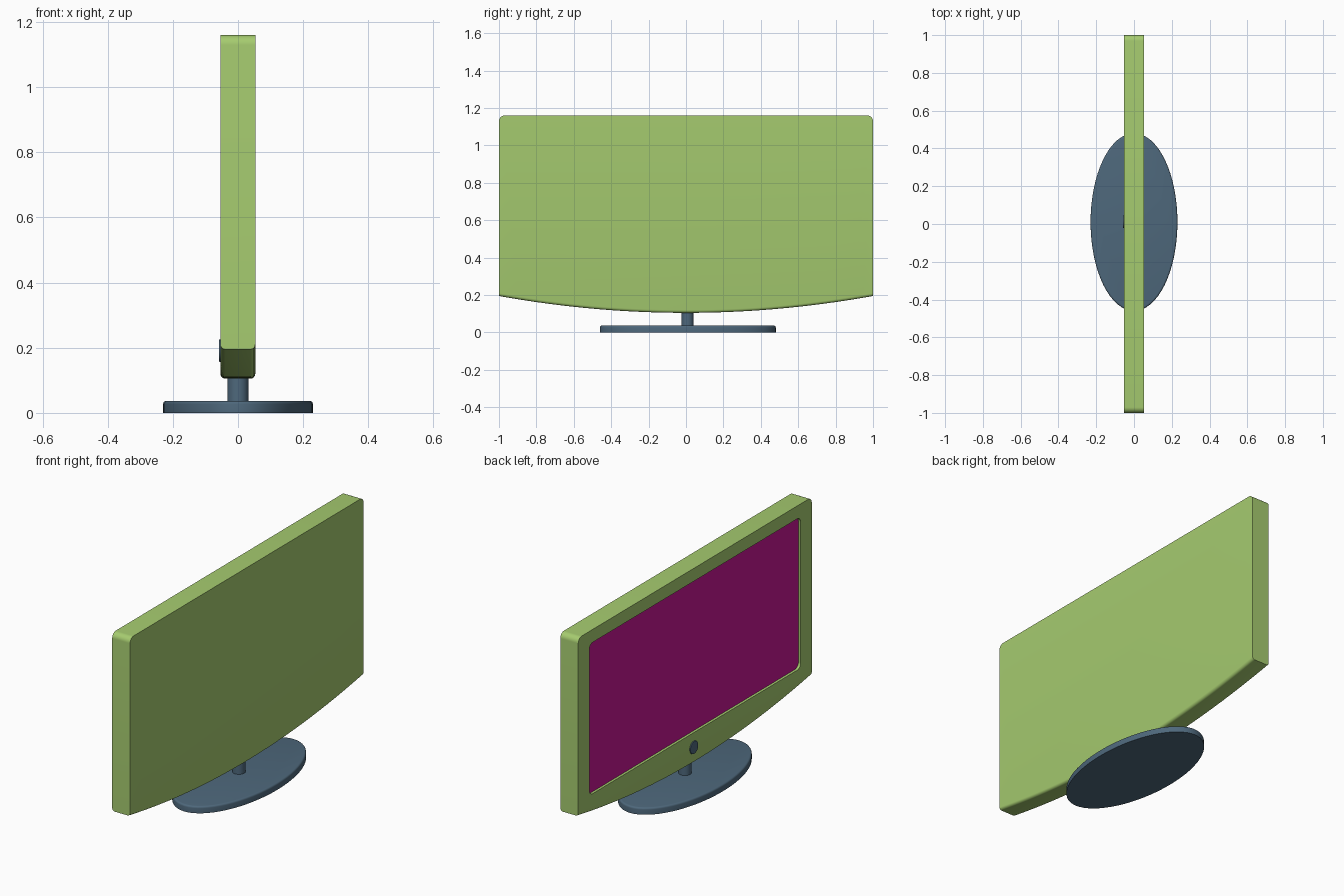
import bpy, bmesh, math
from mathutils import Vector, Matrix

cube = bpy.data.objects.get("Cube")
if cube:
    bpy.data.objects.remove(cube, do_unlink=True)


def material(name, rgb):
    m = bpy.data.materials.new(name)
    m.use_nodes = True
    m.diffuse_color = (*rgb, 1)
    m.node_tree.nodes["Principled BSDF"].inputs["Base Color"].default_value = (*rgb, 1)
    return m


GREEN = material("lime_green", (0.38, 0.60, 0.16))
BLUE = material("slate_blue", (0.076, 0.138, 0.20))
MAGENTA = material("screen_magenta", (0.57, 0.008, 0.30))


def finish(bm, name, *mats):
    bmesh.ops.recalc_face_normals(bm, faces=bm.faces)
    mesh = bpy.data.meshes.new(name)
    bm.to_mesh(mesh)
    bm.free()
    ob = bpy.data.objects.new(name, mesh)
    bpy.context.collection.objects.link(ob)
    for m in mats:
        mesh.materials.append(m)
    return ob


def smooth(ob):
    bpy.ops.object.select_all(action='DESELECT')
    ob.select_set(True)
    bpy.context.view_layer.objects.active = ob
    bpy.ops.object.shade_smooth_by_angle(angle=math.radians(35))


def corner(y, z, r, start, steps=8):
    """Quarter-circle of profile points around (y, z)."""
    return [(y + r * math.cos(start + math.pi / 2 * i / steps),
             z + r * math.sin(start + math.pi / 2 * i / steps)) for i in range(steps + 1)]


def slab(profile, x0, x1):
    """Extrude a (y, z) outline along x."""
    bm = bmesh.new()
    face = bm.faces.new([bm.verts.new((x0, y, z)) for y, z in profile])
    ext = bmesh.ops.extrude_face_region(bm, geom=[face])
    bmesh.ops.translate(bm, vec=(x1 - x0, 0, 0),
                        verts=[g for g in ext["geom"] if isinstance(g, bmesh.types.BMVert)])
    bmesh.ops.recalc_face_normals(bm, faces=bm.faces)
    return bm


def disc(name, centre, radii, height, axis_x=False, bevel=0):
    """Elliptic cylinder, upright or lying along x, with a rounded outer rim."""
    bm = bmesh.new()
    bmesh.ops.create_cone(bm, cap_ends=True, segments=64, radius1=1, radius2=1, depth=height)
    bmesh.ops.scale(bm, vec=(radii[0], radii[1], 1), verts=bm.verts)
    if bevel:
        rim = [e for e in bm.edges if all(v.co.z > 0 for v in e.verts)]
        bmesh.ops.bevel(bm, geom=rim, offset=bevel, segments=4, profile=0.5, affect='EDGES')
    if axis_x:
        bmesh.ops.rotate(bm, matrix=Matrix.Rotation(-math.pi / 2, 3, 'Y'), verts=bm.verts)
    bmesh.ops.translate(bm, vec=Vector(centre), verts=bm.verts)
    ob = finish(bm, name, BLUE)
    smooth(ob)
    return ob


# Housing: flat top with rounded corners, bowed lower edge
BACK, FRONT, TOP, SIDE_LOW, SAG, R = 0.053, -0.054, 1.16, 0.195, 0.09, 0.03
outline = corner(1 - R, TOP - R, R, 0) + corner(R - 1, TOP - R, R, math.pi / 2)
n = 40
outline += [(y, SIDE_LOW - SAG * (1 - y * y)) for y in (-1 + 2 * i / n for i in range(n + 1))]
bm = slab(outline, FRONT, BACK)
lower_rims = [e for e in bm.edges
              if all(v.co.z < SIDE_LOW + 0.01 for v in e.verts)
              and abs(e.verts[0].co.x - e.verts[1].co.x) < 0.001]
bmesh.ops.bevel(bm, geom=lower_rims, offset=0.015, segments=4, profile=0.5, affect='EDGES')
housing = finish(bm, "screen_housing", GREEN, MAGENTA)

# Recessed screen opening
DEPTH, SY, SZ0, SZ1, SR = 0.014, 0.905, 0.27, 1.09, 0.03
opening = []
for k, (y, z) in enumerate([(SY - SR, SZ1 - SR), (SR - SY, SZ1 - SR),
                            (SR - SY, SZ0 + SR), (SY - SR, SZ0 + SR)]):
    opening += corner(y, z, SR, k * math.pi / 2)
cutter = finish(slab(opening, FRONT - 0.1, FRONT + DEPTH), "opening_cutter", GREEN)
cutter.hide_render = True
mod = housing.modifiers.new("opening", 'BOOLEAN')
mod.operation, mod.solver, mod.object = 'DIFFERENCE', 'EXACT', cutter
bpy.context.view_layer.objects.active = housing
bpy.ops.object.modifier_apply(modifier=mod.name)
bpy.data.objects.remove(cutter, do_unlink=True)
for p in housing.data.polygons:
    on_floor = abs(p.center.x - FRONT - DEPTH) < 0.002 and SZ0 < p.center.z < SZ1
    p.material_index = 1 if on_floor and p.normal.x < -0.9 else 0
smooth(housing)

# Stand and power button
disc("stand_base", (0, 0.01, 0.0185), (0.23, 0.47), 0.037, bevel=0.01)
disc("stand_column", (0, 0.008, 0.085), (0.032, 0.032), 0.11)
disc("power_button", (FRONT, 0.012, 0.191), (0.034, 0.034), 0.01, axis_x=True, bevel=0.002)
